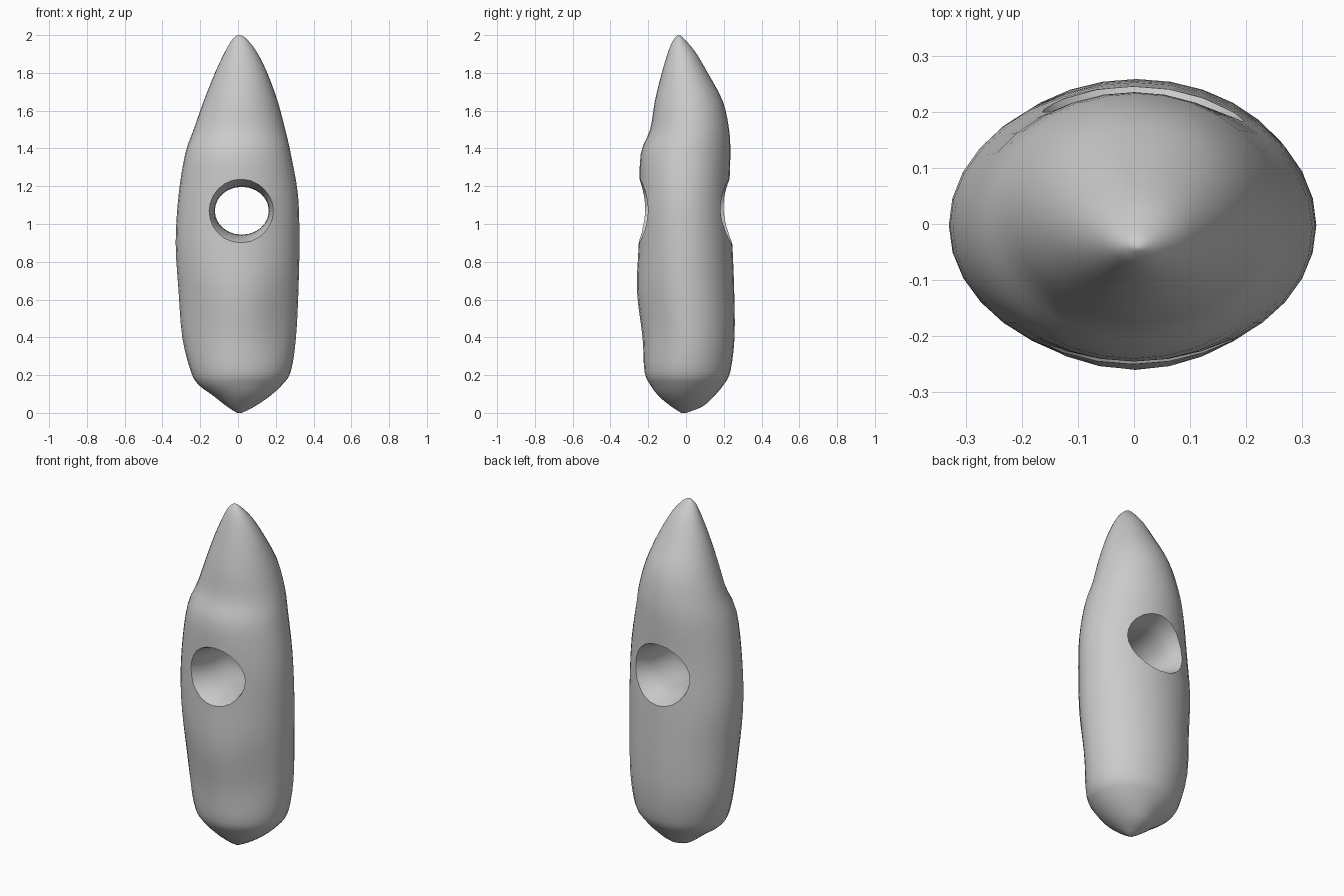
import bpy, bmesh, math

if "Cube" in bpy.data.objects:
    bpy.data.objects.remove(bpy.data.objects["Cube"])


def smooth_rows(rows, steps):
    """Catmull-Rom interpolation between profile rows."""
    out = []
    for i in range(len(rows) - 1):
        p0, p1 = rows[max(i - 1, 0)], rows[i]
        p2, p3 = rows[i + 1], rows[min(i + 2, len(rows) - 1)]
        for s in range(steps):
            t = s / steps
            out.append([0.5 * (2 * b + (c - a) * t + (2 * a - 5 * b + 4 * c - d) * t * t
                               + (3 * b - a - 3 * c + d) * t ** 3)
                        for a, b, c, d in zip(p0, p1, p2, p3)])
    out.append(list(rows[-1]))
    return out


def loft(name, rings):
    """Closed skin over rings of equal point count."""
    bm = bmesh.new()
    loops = [[bm.verts.new(p) for p in ring] for ring in rings]
    n = len(loops[0])
    for a, b in zip(loops, loops[1:]):
        for i in range(n):
            j = (i + 1) % n
            bm.faces.new((a[i], a[j], b[j], b[i]))
    bm.faces.new(loops[0][::-1])
    bm.faces.new(loops[-1])
    bmesh.ops.recalc_face_normals(bm, faces=bm.faces)
    me = bpy.data.meshes.new(name)
    bm.to_mesh(me)
    bm.free()
    ob = bpy.data.objects.new(name, me)
    bpy.context.collection.objects.link(ob)
    return ob


# Stone body: z, left x, right x, front y, back y
profile = [
    (0.00, -0.005, 0.02, -0.025, 0.00),
    (0.035, -0.06, 0.09, -0.08, 0.09),
    (0.09, -0.13, 0.17, -0.145, 0.15),
    (0.15, -0.21, 0.235, -0.19, 0.20),
    (0.22, -0.25, 0.28, -0.22, 0.235),
    (0.40, -0.295, 0.307, -0.23, 0.257),
    (0.65, -0.315, 0.32, -0.26, 0.255),
    (0.90, -0.33, 0.325, -0.25, 0.245),
    (1.15, -0.315, 0.318, -0.245, 0.23),
    (1.37, -0.28, 0.28, -0.24, 0.235),
    (1.50, -0.235, 0.25, -0.19, 0.228),
    (1.65, -0.182, 0.21, -0.165, 0.195),
    (1.80, -0.122, 0.155, -0.128, 0.115),
    (1.91, -0.07, 0.10, -0.095, 0.05),
    (1.97, -0.035, 0.055, -0.07, 0.00),
    (1.995, -0.01, 0.025, -0.05, -0.025),
    (2.00, 0.005, 0.01, -0.042, -0.037),
]
N = 32
rings = []
for z, x0, x1, y0, y1 in smooth_rows(profile, 3):
    cx, cy = (x0 + x1) / 2, (y0 + y1) / 2
    ring = []
    for k in range(N):
        a = math.tau * k / N
        c, s = math.cos(a), math.sin(a)
        # shallow hollows either side of the lower front
        dent = 0.0
        if s < 0:
            dent = 0.07 * math.sin(2 * a) ** 2 * math.exp(-((z - 0.52) / 0.25) ** 2)
        ring.append((cx + (x1 - x0) / 2 * c * (1 - dent),
                     cy + (y1 - y0) / 2 * s * (1 - dent), z))
    rings.append(ring)
body = loft("pierced_stone", rings)

# Flared through hole, front to back: y, half width, half height
flare = [(-0.34, 0.25, 0.23), (-0.25, 0.19, 0.17), (-0.19, 0.163, 0.148),
         (-0.11, 0.147, 0.131), (0.0, 0.143, 0.127), (0.11, 0.15, 0.134),
         (0.17, 0.172, 0.152), (0.25, 0.205, 0.18), (0.34, 0.25, 0.23)]
hole_rings = [[(0.02 + rx * math.cos(math.tau * k / 24), y,
                1.07 + rz * math.sin(math.tau * k / 24)) for k in range(24)]
              for y, rx, rz in smooth_rows(flare, 2)]
cutter = loft("hole_cutter", hole_rings)
cutter.hide_render = True

mod = body.modifiers.new("hole", 'BOOLEAN')
mod.operation = 'DIFFERENCE'
mod.solver = 'EXACT'
mod.object = cutter
bpy.context.view_layer.objects.active = body
body.select_set(True)
cutter.select_set(False)
bpy.ops.object.modifier_apply(modifier=mod.name)
bpy.data.objects.remove(cutter)

# Smooth worn surface
bpy.ops.object.shade_smooth_by_angle(angle=math.radians(50))
